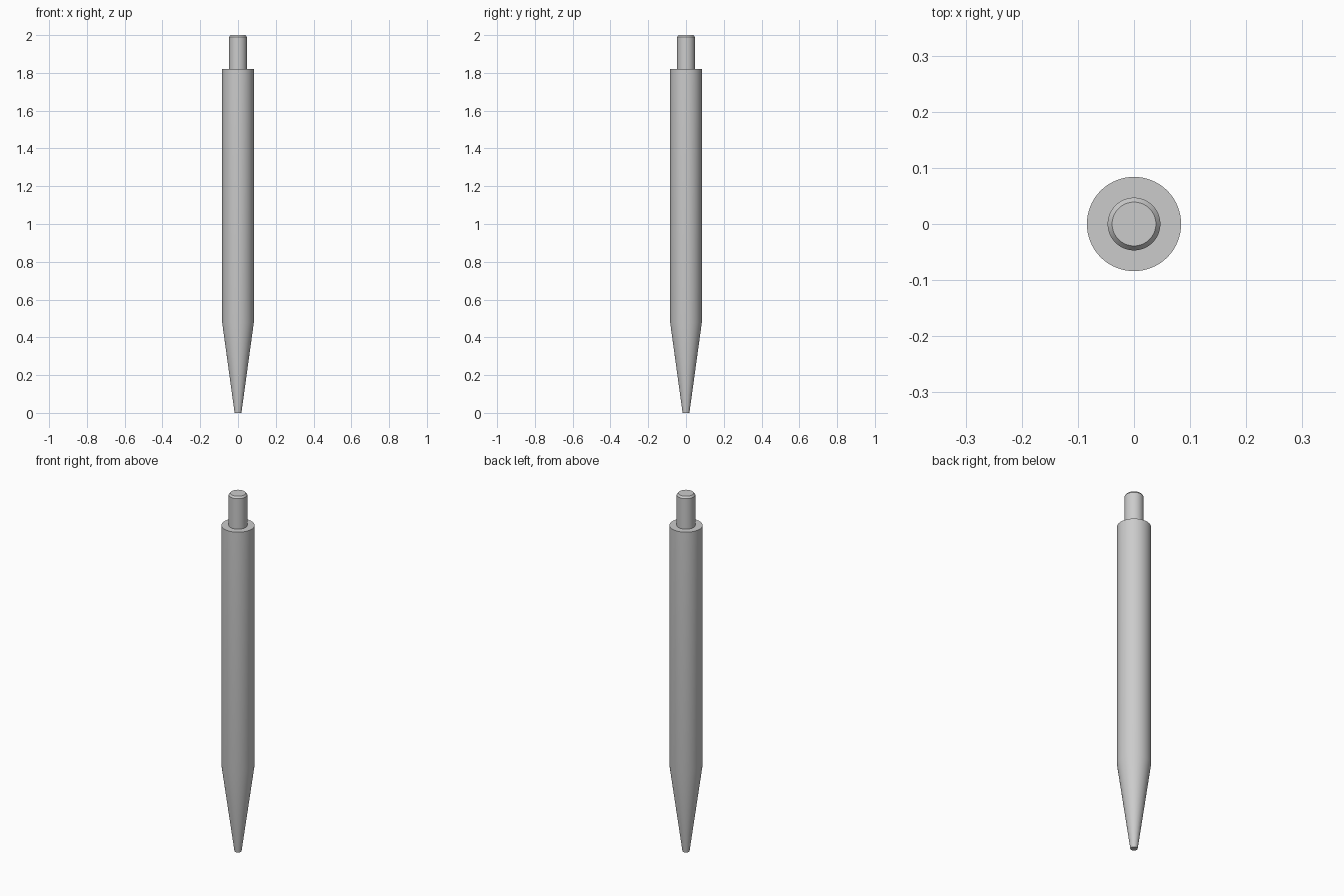
import bpy
import bmesh
import math

if "Cube" in bpy.data.objects:
    bpy.data.objects.remove(bpy.data.objects["Cube"])

SEGMENTS = 64

grey = bpy.data.materials.new("light_grey")
grey.diffuse_color = (0.6, 0.6, 0.6, 1.0)
grey.use_nodes = True
grey.node_tree.nodes["Principled BSDF"].inputs["Base Color"].default_value = grey.diffuse_color


def lathe(name, profile):
    """Revolve (radius, height) points around z and cap both ends."""
    bm = bmesh.new()
    rings = []
    for r, z in profile:
        rings.append([
            bm.verts.new((r * math.cos(a), r * math.sin(a), z))
            for a in (2 * math.pi * i / SEGMENTS for i in range(SEGMENTS))
        ])
    for low, high in zip(rings, rings[1:]):
        for i in range(SEGMENTS):
            j = (i + 1) % SEGMENTS
            bm.faces.new((low[i], low[j], high[j], high[i]))
    bm.faces.new(rings[0][::-1])
    bm.faces.new(rings[-1])
    mesh = bpy.data.meshes.new(name)
    bm.to_mesh(mesh)
    bm.free()
    mesh.materials.append(grey)
    obj = bpy.data.objects.new(name, mesh)
    bpy.context.collection.objects.link(obj)
    bpy.ops.object.select_all(action='DESELECT')
    obj.select_set(True)
    bpy.context.view_layer.objects.active = obj
    bpy.ops.object.shade_smooth_by_angle(angle=math.radians(30))
    return obj


# Barrel with its tapered, blunt tip
lathe("barrel", [(0.018, 0.0), (0.084, 0.48), (0.084, 1.82)])

# Push button with a chamfered top edge, seated on the barrel
lathe("push_button", [(0.047, 1.82), (0.047, 1.99), (0.039, 2.0)])
